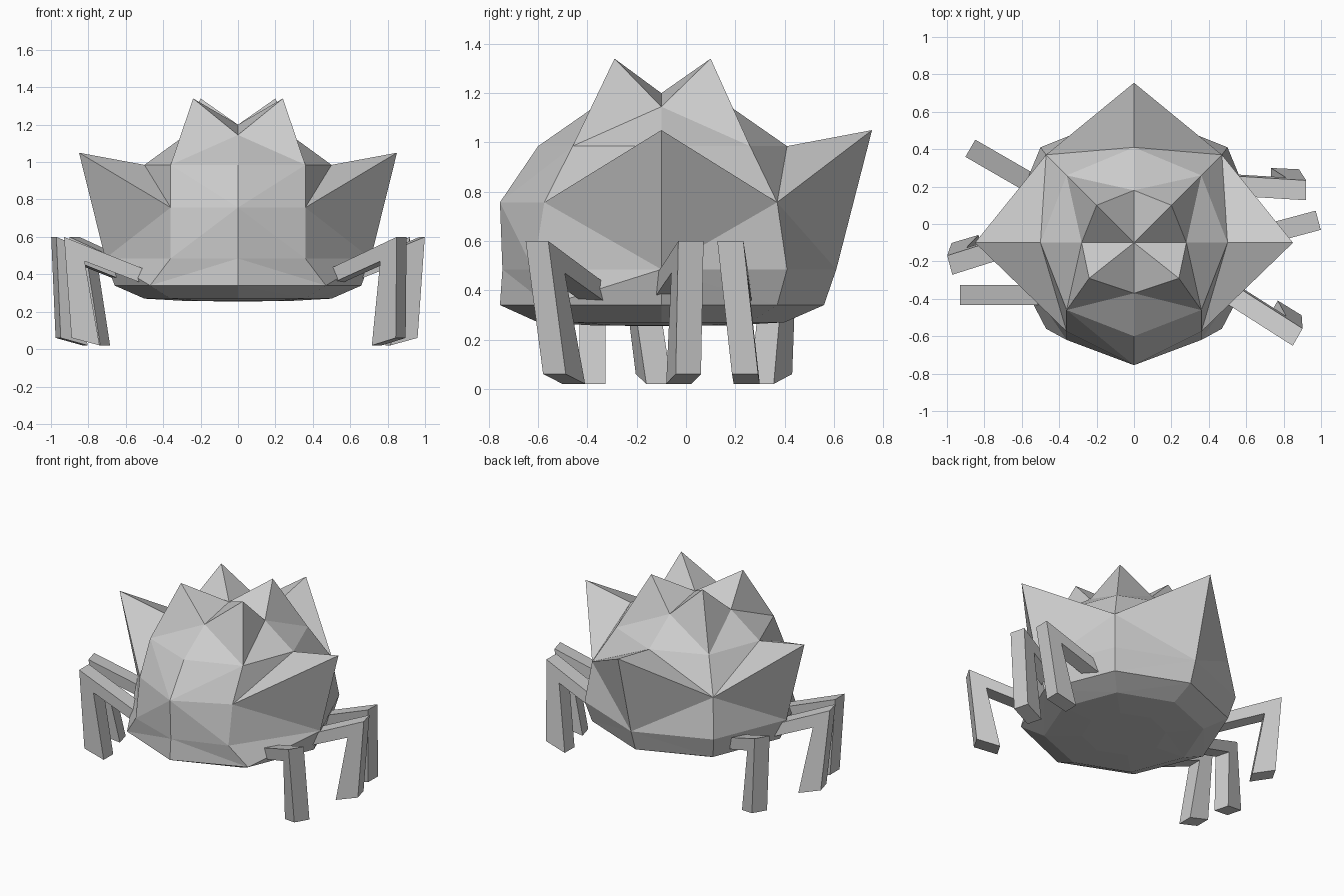
import bpy, bmesh
from math import radians
from mathutils import Vector, Matrix

old = bpy.data.objects.get("Cube")
if old:
    bpy.data.objects.remove(old)

grey = bpy.data.materials.new("plain grey")
grey.use_nodes = True
COLOUR = (0.6, 0.6, 0.6, 1)
grey.diffuse_color = COLOUR
grey.node_tree.nodes["Principled BSDF"].inputs["Base Color"].default_value = COLOUR


def finish(bm, name):
    bmesh.ops.recalc_face_normals(bm, faces=bm.faces[:])
    mesh = bpy.data.meshes.new(name)
    bm.to_mesh(mesh)
    bm.free()
    mesh.materials.append(grey)
    obj = bpy.data.objects.new(name, mesh)
    bpy.context.collection.objects.link(obj)
    return obj


# Body rings, top to bottom: height, reach to front / side / back,
# then x and y of the front and back diagonal corners
CENTRE_Y = -0.1
RINGS = [
    (1.145, .27, .28, .28, (.24, -.19), (.20, .20)),
    (.985, .50, .50, .51, (.36, -.36), (.36, .36)),
    (.757, .655, .85, .855, (.36, -.475), (.47, .47)),
    (.485, .645, .71, .71, (.36, -.52), (.50, .51)),
    (.34, .655, .66, .66, (.47, -.46), (.47, .47)),
    (.27, .50, .50, .50, (.36, -.36), (.36, .36)),
    (.257, .27, .27, .27, (.19, -.19), (.19, .19)),
]
CROWN, HORN = 1.34, 1.05


def build_body():
    bm = bmesh.new()
    grid = []
    for i, (z, front, side, back, fd, bd) in enumerate(RINGS):
        points = [(0, -front), fd, (side, 0), bd, (0, back)]
        row = []
        for c, (x, y) in enumerate(points):
            h = z
            if i == 0 and c % 2:            # four crown peaks
                h = CROWN
            if i == 2 and c in (2, 4):      # side and rear horns
                h = HORN
            row.append(bm.verts.new((x, y + CENTRE_Y, h)))
        grid.append(row)
    top = bm.verts.new((0, CENTRE_Y, 1.2))
    base = bm.verts.new((0, CENTRE_Y, .255))
    for c in range(4):
        bm.faces.new((top, grid[0][c], grid[0][c + 1]))
        bm.faces.new((base, grid[-1][c + 1], grid[-1][c]))
        for i in range(len(grid) - 1):
            a, b = grid[i][c], grid[i][c + 1]
            d, e = grid[i + 1][c], grid[i + 1][c + 1]
            # split so that creases run away from peaks and horns
            split_ad = (c % 2 == 0) == (i != 2)
            if c == 0 and i in (1, 2):
                split_ad = not split_ad
            if split_ad:
                bm.faces.new((a, d, e))
                bm.faces.new((a, e, b))
            else:
                bm.faces.new((a, d, b))
                bm.faces.new((b, d, e))
    body = finish(bm, "body")
    mirror = body.modifiers.new("Mirror", "MIRROR")
    mirror.use_axis[0] = True
    mirror.use_clip = True


# Leg side profile, measured from the outer knee
PROFILE = [(0, .60), (-.04, .06), (-.19, .02), (-.11, .47), (-.45, .34), (-.45, .42)]


def build_leg(name, x, y, angle, lean):
    """Bent leg; lean slides the foot along world y."""
    bm = bmesh.new()
    turn = Matrix.Rotation(radians(angle), 3, "Z")
    sides = []
    for w in (-.053, .053):
        row = []
        for r, z in PROFILE:
            p = turn @ Vector((r, w, 0))
            p += turn @ Vector((0, lean * (.6 - z) / .55, 0))
            row.append(bm.verts.new((x + p.x, y + p.y, z)))
        sides.append(row)
    n = len(PROFILE)
    for i in range(n):
        j = (i + 1) % n
        bm.faces.new((sides[0][i], sides[0][j], sides[1][j], sides[1][i]))
    for row in sides:                       # shin and upper arm cheeks
        bm.faces.new((row[0], row[1], row[2], row[3]))
        bm.faces.new((row[0], row[3], row[4], row[5]))
    finish(bm, name)


build_body()
build_leg("front_left_leg", .875, -.605, -30, .06)
build_leg("middle_left_leg", .985, .02, 15, 0)
build_leg("back_left_leg", .92, .18, -1, .06)
build_leg("front_right_leg", -.93, -.38, 180, 0)
build_leg("middle_right_leg", -.985, -.22, 195, -.06)
build_leg("back_right_leg", -.875, .405, 150, 0)
